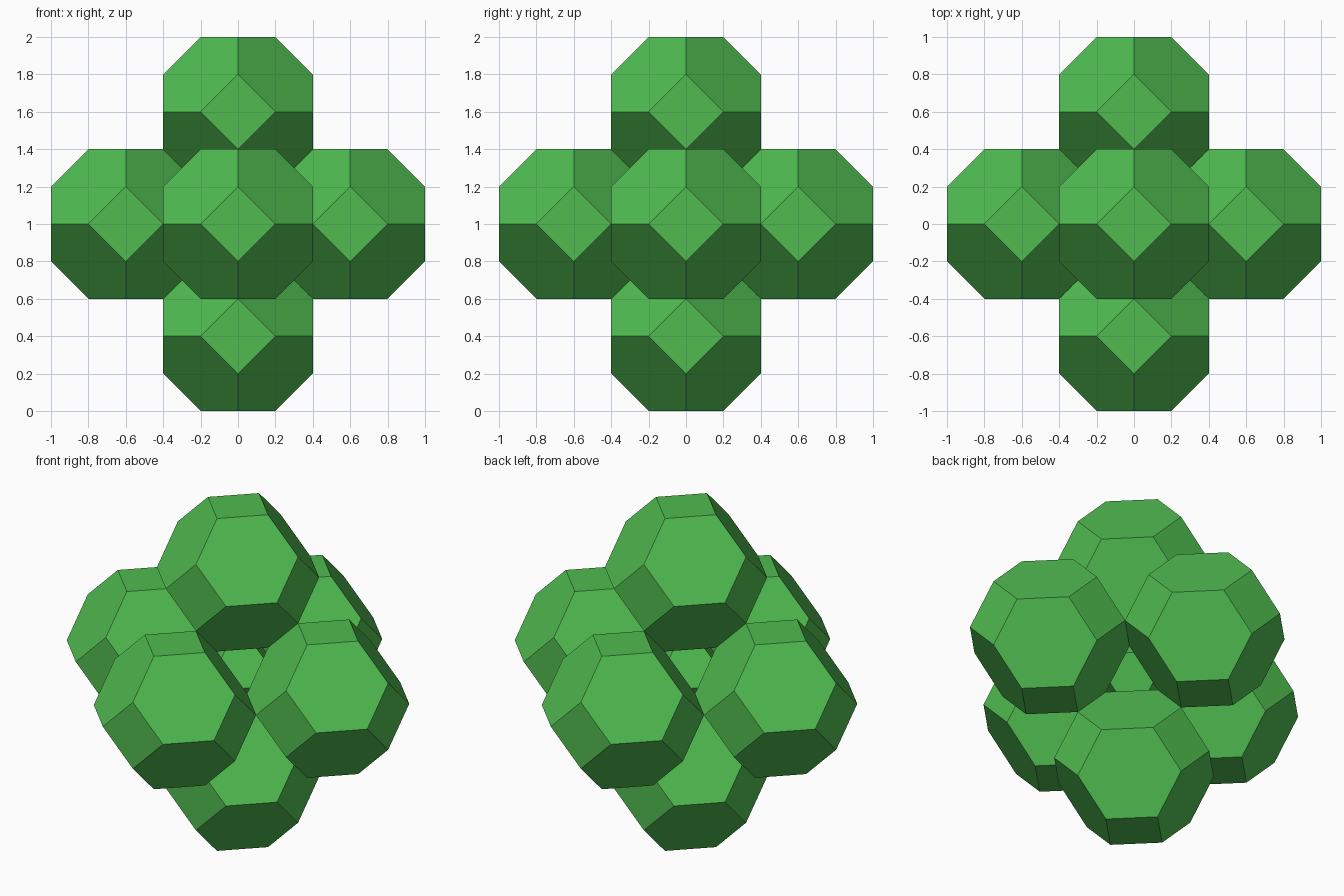
import bpy, bmesh
from itertools import permutations
from mathutils import Vector

if "Cube" in bpy.data.objects:
    bpy.data.objects.remove(bpy.data.objects["Cube"])

green = bpy.data.materials.new("green")
green.diffuse_color = (0.08, 0.5, 0.08, 1)
green.use_nodes = True
green.node_tree.nodes["Principled BSDF"].inputs["Base Color"].default_value = green.diffuse_color


def truncated_octahedron(name, centre, s):
    """Convex hull of all permutations of (0, +-s/2, +-s)."""
    pts = {p for a in (-s / 2, s / 2) for b in (-s, s)
           for p in permutations((0.0, a, b))}
    bm = bmesh.new()
    for p in sorted(pts):
        bm.verts.new(p)
    bmesh.ops.convex_hull(bm, input=bm.verts[:])
    # merge the hull triangles into clean squares and hexagons
    bmesh.ops.dissolve_limit(bm, angle_limit=0.02, verts=bm.verts[:], edges=bm.edges[:])
    bmesh.ops.recalc_face_normals(bm, faces=bm.faces[:])
    mesh = bpy.data.meshes.new(name)
    bm.to_mesh(mesh)
    bm.free()
    mesh.materials.append(green)
    ob = bpy.data.objects.new(name, mesh)
    ob.location = centre
    bpy.context.collection.objects.link(ob)


middle = Vector((0, 0, 1))

# six large cells, one on each end of each axis
sides = {"right": (1, 0, 0), "left": (-1, 0, 0), "back": (0, 1, 0),
         "front": (0, -1, 0), "top": (0, 0, 1), "bottom": (0, 0, -1)}
for side, axis in sides.items():
    truncated_octahedron(side + "_cell", middle + 0.6 * Vector(axis), 0.4)

# half-size core seen through the gaps
truncated_octahedron("core_cell", middle, 0.2)
